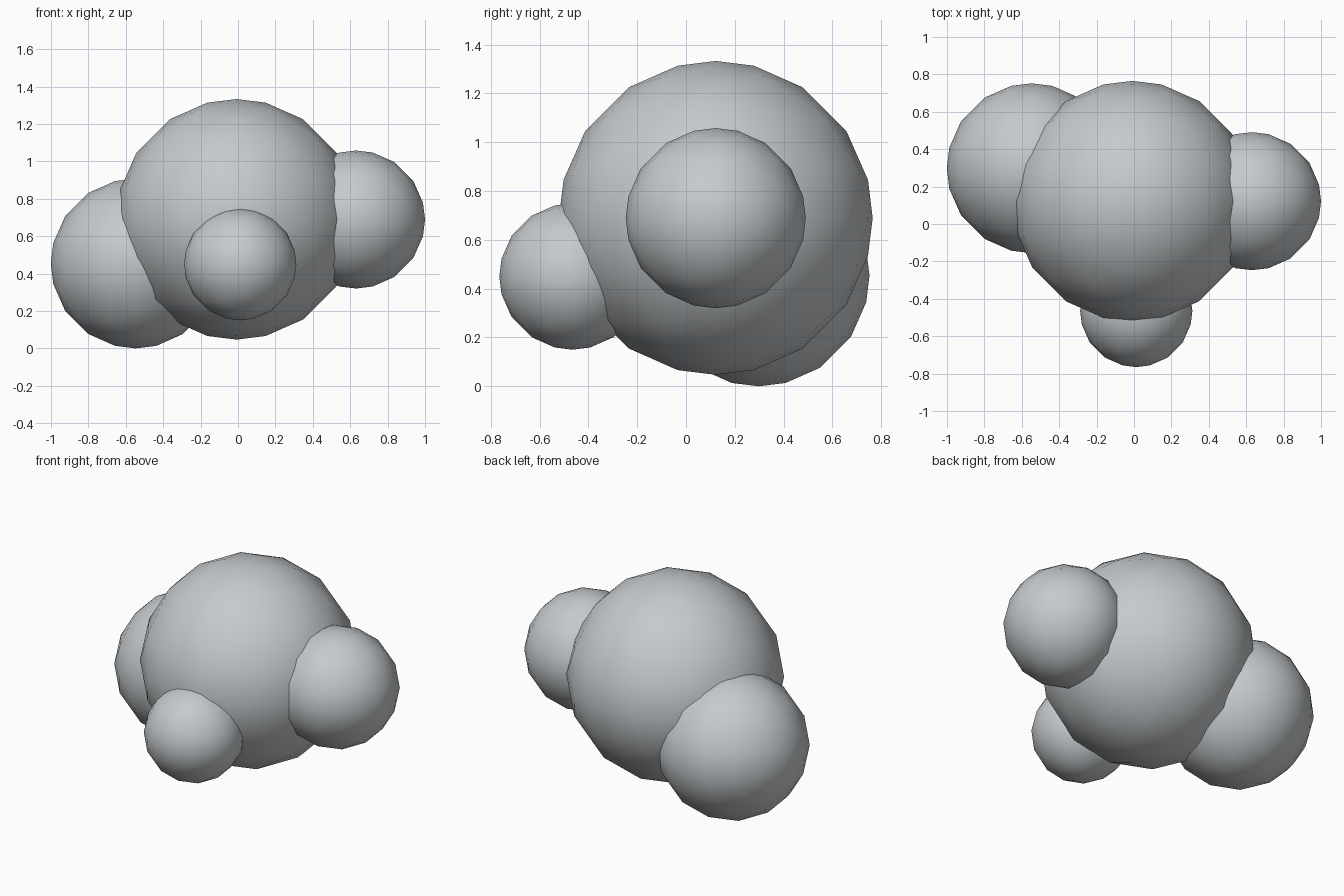
import bpy, bmesh
from mathutils import Vector

default = bpy.data.objects.get("Cube")
if default:
    bpy.data.objects.remove(default, do_unlink=True)

# Single flat colour
grey = bpy.data.materials.new("cool grey")
grey.use_nodes = True
colour = (0.56, 0.59, 0.61, 1)
grey.diffuse_color = colour
grey.node_tree.nodes["Principled BSDF"].inputs["Base Color"].default_value = colour

FREQ = 5  # divisions along each octahedron edge


def ball(name, centre, radius):
    """Sphere made from an evenly divided octahedron."""
    bm = bmesh.new()
    verts = {}

    def vert(i, j, signs):
        key = (i * signs[0], j * signs[1], (FREQ - i - j) * signs[2])
        if key not in verts:
            verts[key] = bm.verts.new(Vector(key).normalized() * radius)
        return verts[key]

    octants = [(x, y, z) for x in (-1, 1) for y in (-1, 1) for z in (-1, 1)]
    for s in octants:
        for i in range(FREQ):
            for j in range(FREQ - i):
                a, b, c = vert(i, j, s), vert(i + 1, j, s), vert(i, j + 1, s)
                bm.faces.new((a, b, c))
                if i + j < FREQ - 1:
                    bm.faces.new((b, vert(i + 1, j + 1, s), c))
    bmesh.ops.recalc_face_normals(bm, faces=bm.faces)
    for f in bm.faces:
        f.smooth = True
    mesh = bpy.data.meshes.new(name)
    bm.to_mesh(mesh)
    bm.free()
    mesh.materials.append(grey)
    obj = bpy.data.objects.new(name, mesh)
    obj.location = centre
    bpy.context.collection.objects.link(obj)
    return obj


# Large core with three smaller balls sunk into its surface
ball("core_ball", (-0.008, 0.122, 0.69), 0.643)
ball("left_ball", (0.631, 0.122, 0.689), 0.369)
ball("front_ball", (0.012, -0.465, 0.45), 0.3)
ball("right_back_ball", (-0.547, 0.298, 0.454), 0.454)
